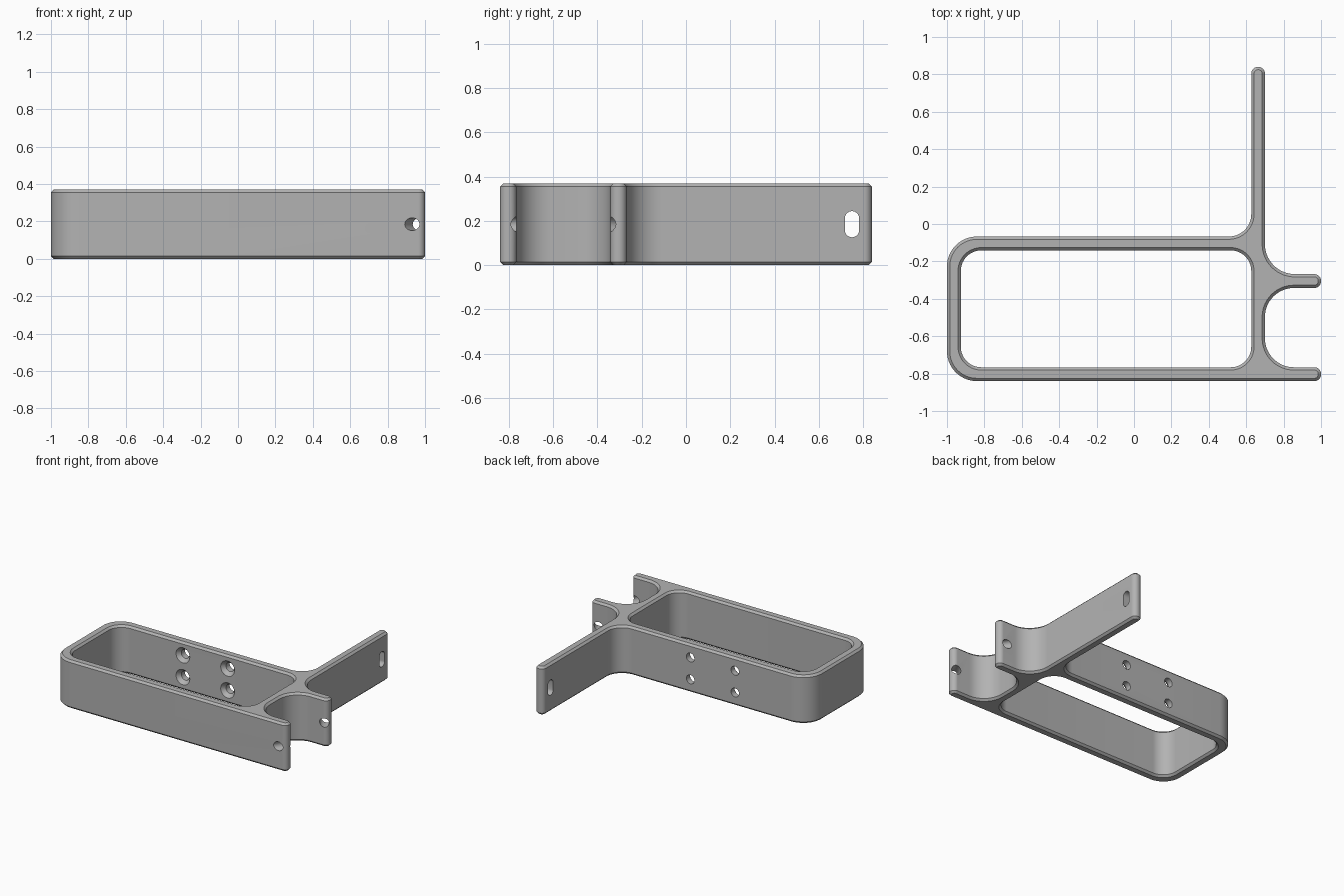
import bpy, bmesh, math
from mathutils import Vector, Matrix

if "Cube" in bpy.data.objects:
    bpy.data.objects.remove(bpy.data.objects["Cube"])

H, C = 0.37, 0.015          # height, edge chamfer
ZM = H / 2

grey = bpy.data.materials.new("plain grey")
grey.diffuse_color = (0.45, 0.45, 0.45, 1)
grey.use_nodes = True
grey.node_tree.nodes["Principled BSDF"].inputs["Base Color"].default_value = grey.diffuse_color


def filleted(corners, steps=14):
    """Points and outward normals of a polygon with rounded corners."""
    out, n = [], len(corners)
    for i, (x, y, r) in enumerate(corners):
        p = Vector((x, y))
        d1 = (p - Vector(corners[i - 1][:2])).normalized()
        d2 = (Vector(corners[(i + 1) % n][:2]) - p).normalized()
        turn = math.atan2(d1.x * d2.y - d1.y * d2.x, d1.dot(d2))
        s = 1 if turn > 0 else -1
        n1 = Vector((d1.y, -d1.x))
        centre = p - d1 * r * math.tan(abs(turn) / 2) - n1 * r * s
        for k in range(steps + 1):
            nn = Matrix.Rotation(turn * k / steps, 2) @ n1
            out.append((centre + nn * r * s, nn))
    return out


def plate(name, loops):
    """Chamfered upright extrusion of an outline with openings."""
    bm = bmesh.new()
    caps = {0: [], 3: []}
    for loop in loops:
        rings = []
        for z, d in ((0, C), (C, 0), (H - C, 0), (H, C)):
            rings.append([bm.verts.new((*(p - n * d), z)) for p, n in loop])
        m = len(loop)
        for a, b in zip(rings, rings[1:]):
            for i in range(m):
                j = (i + 1) % m
                bm.faces.new((a[i], a[j], b[j], b[i]))
        for k in caps:
            caps[k] += [bm.edges.get((rings[k][i], rings[k][(i + 1) % m])) for i in range(m)]
    for edges in caps.values():
        bmesh.ops.triangle_fill(bm, edges=edges, use_beauty=True)
    bmesh.ops.recalc_face_normals(bm, faces=bm.faces)
    me = bpy.data.meshes.new(name)
    bm.to_mesh(me)
    bm.free()
    me.materials.append(grey)
    ob = bpy.data.objects.new(name, me)
    bpy.context.collection.objects.link(ob)
    return ob


def drill(ob, loc, direction, r1, r2, length, stretch=0):
    """Cut a round, tapered or slotted hole, then discard the cutter."""
    bm = bmesh.new()
    rot = Vector(direction).to_track_quat('Z', 'Y').to_matrix().to_4x4()
    bmesh.ops.create_cone(bm, cap_ends=True, segments=40, radius1=r1, radius2=r2,
                          depth=length, matrix=Matrix.Translation(loc) @ rot)
    for v in bm.verts:
        v.co.z += stretch if v.co.z > loc[2] else -stretch
    me = bpy.data.meshes.new("hole_cutter")
    bm.to_mesh(me)
    bm.free()
    me.materials.append(grey)
    cut = bpy.data.objects.new("hole_cutter", me)
    cut.hide_render = True
    bpy.context.collection.objects.link(cut)
    mod = ob.modifiers.new("hole", 'BOOLEAN')
    mod.operation, mod.solver, mod.object = 'DIFFERENCE', 'EXACT', cut
    bpy.ops.object.modifier_apply(modifier=mod.name)
    bpy.data.objects.remove(cut)


# Bracket body: frame, two short prongs and one long arm
T = 0.036
outline = filleted([
    (-1, -.84, .16), (1, -.84, T), (1, -.766, T), (.70, -.766, .155),
    (.70, -.342, .155), (1, -.342, T), (1, -.268, T), (.70, -.268, .16),
    (.70, .84, T), (.627, .84, T), (.627, -.067, .12), (-1, -.067, .16)])
opening = filleted([(-.926, -.766, .11), (-.926, -.141, .11),
                    (.627, -.141, .11), (.627, -.766, .11)])
body = plate("bracket_body", [outline, opening])
bpy.context.view_layer.objects.active = body
body.select_set(True)

# Four countersunk mounting holes in the back wall
for x in (-.37, .01):
    for z in (ZM - .084, ZM + .084):
        drill(body, (x, -.104, z), (0, 1, 0), .034, .034, .16)
        drill(body, (x, -.132, z), (0, 1, 0), .068, .034, .04)

# Slanted holes near the prong tips, mirrored about the gap
for y, s in ((-.803, 1), (-.305, -1)):
    drill(body, (.952, y, ZM), (.5, .866 * s, 0), .034, .034, .3)

# Upright slot near the end of the long arm
drill(body, (.66, .75, ZM), (1, 0, 0), .032, .032, .3, stretch=.027)

bpy.ops.object.shade_smooth_by_angle(angle=math.radians(30))
